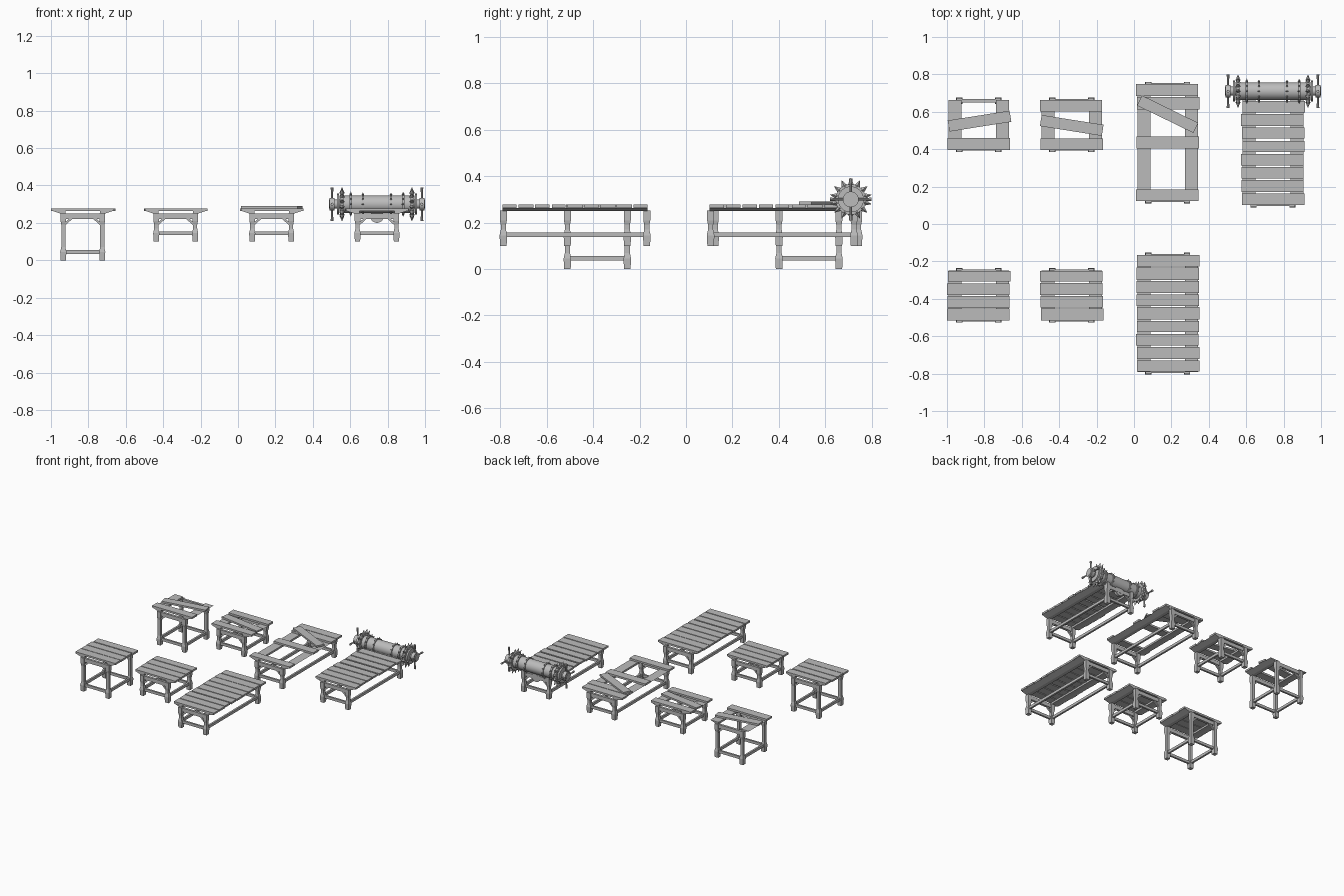
import bpy, bmesh, math, random
from mathutils import Matrix, Vector

random.seed(4)
if "Cube" in bpy.data.objects:
    bpy.data.objects.remove(bpy.data.objects["Cube"])

grey = bpy.data.materials.new("plain grey")
grey.use_nodes = True
GREY = (0.5, 0.5, 0.5, 1)
grey.diffuse_color = GREY
grey.node_tree.nodes["Principled BSDF"].inputs["Base Color"].default_value = GREY


def finish(bm, name, smooth=False):
    bmesh.ops.recalc_face_normals(bm, faces=bm.faces)
    mesh = bpy.data.meshes.new(name)
    bm.to_mesh(mesh)
    bm.free()
    mesh.materials.append(grey)
    ob = bpy.data.objects.new(name, mesh)
    bpy.context.collection.objects.link(ob)
    if smooth:
        bpy.ops.object.select_all(action='DESELECT')
        ob.select_set(True)
        bpy.context.view_layer.objects.active = ob
        bpy.ops.object.shade_smooth_by_angle(angle=math.radians(35))
    return ob


def box(bm, centre, size, rot=None):
    m = Matrix.Translation(centre) @ (rot or Matrix()) @ Matrix.Diagonal((*size, 1))
    bmesh.ops.create_cube(bm, size=1, matrix=m)


def loft(bm, rings):
    """Skin a list of closed rings and cap both ends."""
    loops = [[bm.verts.new(p) for p in r] for r in rings]
    n = len(loops[0])
    for a, b in zip(loops, loops[1:]):
        for i in range(n):
            j = (i + 1) % n
            bm.faces.new((a[i], a[j], b[j], b[i]))
    bm.faces.new(loops[0])
    bm.faces.new(loops[-1])


def leg(bm, x, y, base):
    # flared foot, slim shaft, thicker head
    profile = [(base, .014), (base + .045, .0165), (base + .07, .011),
               (.19, .011), (.21, .015), (.252, .015)]
    loft(bm, [[(x + sx * h, y + sy * h, z)
               for sx, sy in ((-1, -1), (1, -1), (1, 1), (-1, 1))]
              for z, h in profile])


def frame(label, cx, cy, half, base):
    lx, ly = .104, half - .008
    bm = bmesh.new()
    for sx in (-1, 1):
        for sy in (-1, 1):
            leg(bm, cx + sx * lx, cy + sy * ly, base)
    finish(bm, label + "_legs")

    # low stretchers, end aprons and corner braces
    bm = bmesh.new()
    low = base + .047
    for s in (-1, 1):
        box(bm, (cx + s * lx, cy, low), (.014, 2 * ly, .02))
        box(bm, (cx, cy + s * ly, low - .003), (2 * lx, .014, .02))
        box(bm, (cx, cy + s * ly, .236), (2 * lx, .018, .028))
        for t in (-1, 1):
            box(bm, (cx + t * .076, cy + s * ly, .211), (.056, .012, .012),
                Matrix.Rotation(t * math.radians(42), 4, 'Y'))
    finish(bm, label + "_rails")

    # long side boards with a sloping outer underside
    bm = bmesh.new()
    for s in (-1, 1):
        section = [(.093, .25), (.12, .25), (.162, .264), (.093, .264)]
        loft(bm, [[(cx + s * x, cy + e * (half - .004), z) for x, z in section]
                  for e in (-1, 1)])
    finish(bm, label + "_side_boards")


def planks(label, cx, cy, half, count, keep=None):
    bm = bmesh.new()
    pitch = 2 * half / count
    for i in range(count):
        shift, trim = random.uniform(-.004, .004), random.uniform(.003, .012)
        if keep is None or i in keep:
            box(bm, (cx + shift, cy - half + pitch * (i + .5), .271),
                (.333, pitch - trim, .014))
    finish(bm, label + "_planks")


def loose_plank(label, cx, cy, z, turn, tilt=0):
    bm = bmesh.new()
    box(bm, (cx, cy, z), (.335, .06, .013),
        Matrix.Rotation(math.radians(turn), 4, 'Z') @ Matrix.Rotation(math.radians(tilt), 4, 'Y'))
    finish(bm, label + "_loose_plank")


SHORT, LONG = .137, .317
TABLES = [  # label, centre x, centre y, half length, floor height, plank count, kept planks
    ("tall_table", -.83, -.382, SHORT, 0, 4, None),
    ("low_table", -.333, -.382, SHORT, .1, 4, None),
    ("long_table", .18, -.478, LONG, .1, 9, None),
    ("broken_tall_table", -.83, .53, SHORT, 0, 4, {0}),
    ("broken_low_table", -.333, .53, SHORT, .1, 4, {0, 3}),
    ("broken_long_table", .18, .435, LONG, .1, 9, {0, 4, 7, 8}),
    ("rack", .743, .415, LONG, .1, 9, None),
]
for label, cx, cy, half, base, count, keep in TABLES:
    frame(label, cx, cy, half, base)
    planks(label, cx, cy, half, count, keep)
loose_plank("broken_tall_table", -.826, .55, .271, 9)
loose_plank("broken_low_table", -.333, .527, .271, -9)
loose_plank("broken_long_table", .18, .587, .284, -26)

# Roller across the back end of the rack
AXIS = Vector((.743, .71, .3))
TO_X = Matrix.Rotation(math.pi / 2, 4, 'Y')


def drum(bm, x, radius, width, sides=24):
    bmesh.ops.create_cone(bm, cap_ends=True, segments=sides, radius1=radius, radius2=radius,
                          depth=width, matrix=Matrix.Translation(AXIS + Vector((x, 0, 0))) @ TO_X)


def spokes(bm, x, count, inner, outer, r1, r2, sides, start=0):
    for i in range(count):
        spin = Matrix.Rotation(start + math.tau * i / count, 4, 'X')
        m = (Matrix.Translation(AXIS + Vector((x, 0, 0))) @ spin
             @ Matrix.Translation((0, 0, (inner + outer) / 2)))
        bmesh.ops.create_cone(bm, cap_ends=True, segments=sides, radius1=r1, radius2=r2,
                              depth=outer - inner, matrix=m)


bm = bmesh.new()
drum(bm, 0, .047, .4)
drum(bm, 0, .024, .514)
finish(bm, "roller_drum", True)

bm = bmesh.new()
for s in (-1, 1):
    drum(bm, s * .075, .054, .01)
    drum(bm, s * .14, .056, .012)
    drum(bm, s * .187, .066, .02)
    drum(bm, s * .209, .056, .012)
    drum(bm, s * .24, .034, .026)
finish(bm, "roller_rings", True)

bm = bmesh.new()
for s in (-1, 1):
    spokes(bm, s * .187, 14, .06, .092, .014, 0, 4)
    spokes(bm, s * .14, 12, .05, .067, .008, 0, 4)
    spokes(bm, s * .075, 12, .05, .063, .007, 0, 4)
finish(bm, "roller_spikes")

bm = bmesh.new()
for s in (-1, 1):
    spokes(bm, s * .24, 4, .02, .088, .005, .005, 8)
    spokes(bm, s * .24, 4, .066, .09, .006, .008, 8)
finish(bm, "roller_handles", True)

# Bearing posts and round block that carry the roller
bm = bmesh.new()
for s in (-1, 1):
    box(bm, AXIS + Vector((s * .104, .012, -.04)), (.026, .036, .09))
finish(bm, "roller_posts")
bm = bmesh.new()
bmesh.ops.create_cone(bm, cap_ends=True, segments=20, radius1=.036, radius2=.036, depth=.02,
                      matrix=Matrix.Translation((.743, .722, .236)) @ Matrix.Rotation(math.pi / 2, 4, 'X'))
finish(bm, "round_block", True)
